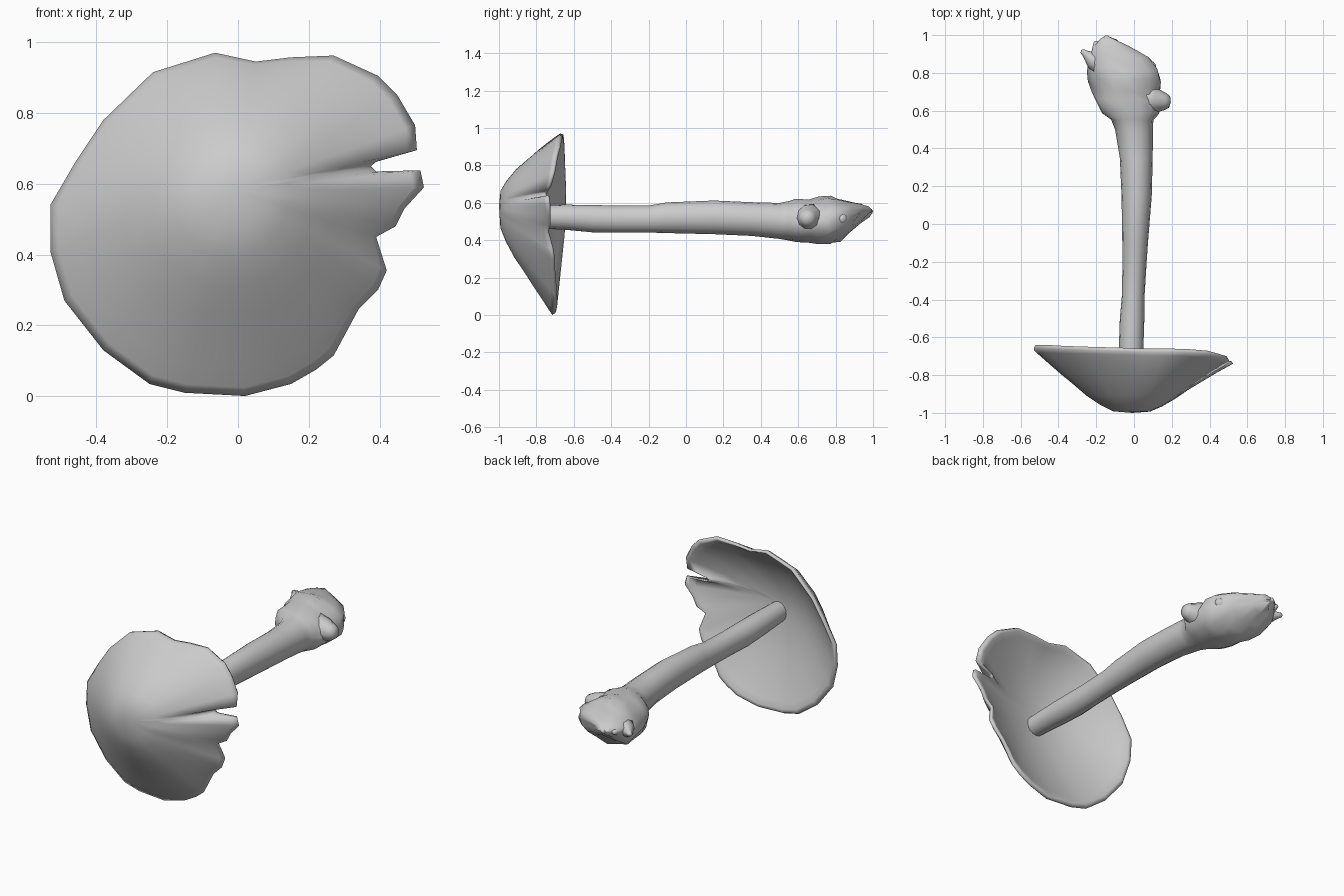
import bpy, bmesh, math, random
from mathutils import Vector

if "Cube" in bpy.data.objects:
    bpy.data.objects.remove(bpy.data.objects["Cube"])

random.seed(4)


def finish(name, bm, angle=60):
    bmesh.ops.recalc_face_normals(bm, faces=bm.faces)
    me = bpy.data.meshes.new(name)
    bm.to_mesh(me)
    bm.free()
    ob = bpy.data.objects.new(name, me)
    bpy.context.collection.objects.link(ob)
    bpy.ops.object.select_all(action='DESELECT')
    ob.select_set(True)
    bpy.context.view_layer.objects.active = ob
    bpy.ops.object.shade_smooth_by_angle(angle=math.radians(angle))
    return ob


def loft(name, rings, start, end, angle=60):
    """Bridge closed rings of points and close both ends with a fan."""
    bm = bmesh.new()
    vs = [[bm.verts.new(p) for p in ring] for ring in rings]
    n = len(vs[0])
    for a, b in zip(vs, vs[1:]):
        for i in range(n):
            j = (i + 1) % n
            bm.faces.new((a[i], a[j], b[j], b[i]))
    for ring, tip in ((vs[0], start), (vs[-1], end)):
        c = bm.verts.new(tip)
        for i in range(n):
            bm.faces.new((ring[i], ring[(i + 1) % n], c))
    return finish(name, bm, angle)


# Cap: torn rim outline (x, z, rim y), lofted to the crown and to the hollow underside
rim = [(-.065, .97, -.655), (.05, .945, -.66), (.15, .957, -.66), (.27, .962, -.66),
       (.395, .905, -.67), (.45, .85, -.685), (.50, .765, -.70), (.505, .695, -.72),
       (.39, .662, -.74), (.375, .65, -.745), (.39, .635, -.745), (.515, .638, -.73),
       (.525, .59, -.725), (.47, .53, -.725), (.445, .48, -.725), (.39, .45, -.735),
       (.42, .355, -.71), (.395, .30, -.70), (.34, .245, -.70), (.27, .115, -.69),
       (.22, .075, -.69), (.15, .035, -.69), (.02, .001, -.70), (-.15, .01, -.695),
       (-.25, .035, -.69), (-.38, .13, -.68), (-.49, .27, -.665), (-.53, .41, -.65),
       (-.53, .54, -.64), (-.46, .66, -.64), (-.38, .78, -.645), (-.24, .915, -.65)]
CX, CZ = -.01, .58
polar = [(math.hypot(x - CX, z - CZ), math.atan2(z - CZ, x - CX), y) for x, z, y in rim]
n = len(polar)


def average(i, item, w):
    return sum(polar[(i + k) % n][item] for k in range(-w, w + 1)) / (2 * w + 1)


def cap_ring(t, depth):
    # tears in the rim fade out towards the crown
    ring = []
    for i, (r, a, y) in enumerate(polar):
        d = t * (average(i, 0, 3) * (1 - t ** 3) + r * t ** 3)
        yy = average(i, 2, 4) * (1 - t ** 3) + y * t ** 3
        ring.append((CX + d * math.cos(a), depth(yy), CZ + d * math.sin(a)))
    return ring


outer = [(.2, .025), (.33, .12), (.48, .27), (.62, .45), (.75, .61), (.87, .77), (.96, .89), (1, .95)]
inner = [(.985, 1), (.955, .98), (.9, .87), (.8, .70), (.65, .47), (.45, .23), (.22, .06)]
rings = [cap_ring(t, lambda y, f=f: -1 + (y + 1) * f) for t, f in outer]
rings += [cap_ring(t, lambda y, f=f: -.85 + (y + .85) * f) for t, f in inner]
loft("cap", rings, (CX, -1, CZ), (CX, -.85, CZ), 120)

# Stem and lumpy root bulb: rows of (y, centre x, centre z, radius x, radius z, roughness)
stem = [(-.87, -.012, .525, .055, .058, 0), (-.65, -.015, .523, .065, .067, 0),
        (-.5, -.01, .515, .065, .073, 0), (-.38, -.004, .513, .06, .072, 0),
        (-.2, .003, .513, .064, .072, 0), (-.1, .006, .52, .068, .082, 0),
        (.15, .014, .522, .08, .09, 0), (.35, .012, .513, .087, .09, 0),
        (.5, .0, .503, .10, .096, 0), (.55, -.01, .503, .112, .106, .02),
        (.59, -.02, .503, .155, .117, .05), (.65, -.03, .503, .175, .12, .08),
        (.70, -.035, .503, .18, .126, .11), (.76, -.045, .503, .187, .13, .11),
        (.82, -.06, .51, .19, .115, .11), (.875, -.085, .525, .17, .09, .11),
        (.93, -.12, .545, .10, .055, .1), (.97, -.135, .552, .05, .03, .09)]
N = 16


def ellipse(y, cx, cz, rx, rz, rough):
    ring = []
    for i in range(N):
        a = math.tau * i / N
        k = 1 + random.uniform(-rough, rough * .6)
        ring.append((cx + rx * k * math.cos(a), y + random.uniform(-rough, rough) * .15,
                     cz + rz * k * math.sin(a)))
    return ring


loft("stem", [ellipse(*row) for row in stem], (-.012, -.87, .525), (-.15, 1, .555), 80)


# Root knobs and torn root tips: small tapered lumps with rounded ends
def lump(name, base, tip, r0, r1):
    base, tip = Vector(base), Vector(tip)
    rot = (tip - base).to_track_quat('Z', 'Y')
    length = (tip - base).length
    rows = ((0, r0), (.4, r0 * .6 + r1 * .4), (.8, r1), (.95, r1 * .7))
    rings = [[base + rot @ Vector((r * math.cos(math.tau * i / 10), r * math.sin(math.tau * i / 10),
                                   t * length)) for i in range(10)] for t, r in rows]
    loft(name, rings, base, tip, 120)


lump("root_knob", (.05, .66, .515), (.195, .645, .52), .085, .045)
lump("root_bump", (.0, .79, .51), (.115, .845, .515), .08, .03)
lump("root_tip_outer", (-.18, .84, .53), (-.28, .92, .54), .06, .018)
lump("root_tip_inner", (-.20, .88, .54), (-.20, .97, .55), .03, .016)
lump("root_tip_end", (-.12, .88, .54), (-.15, 1, .555), .05, .018)
